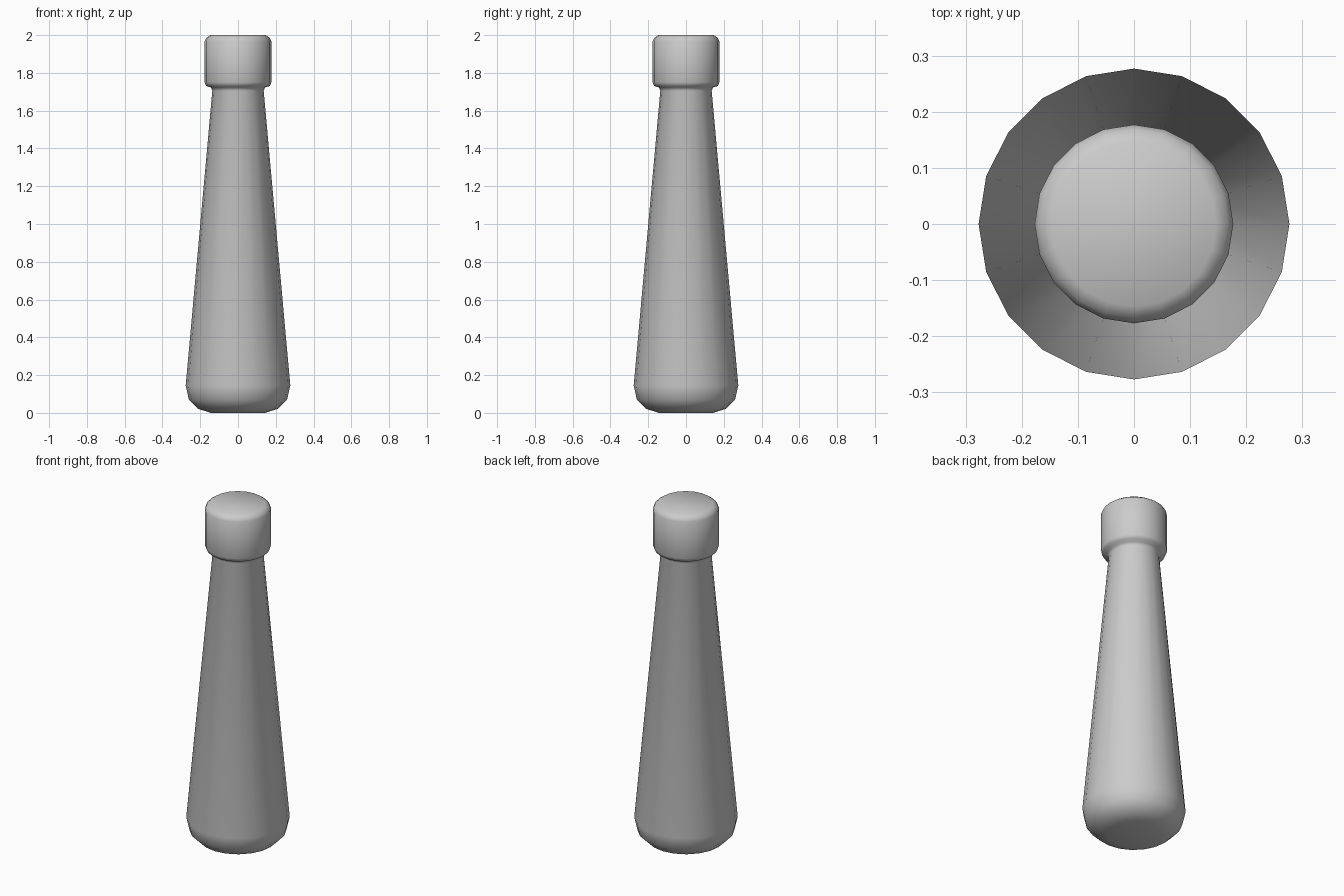
import bpy
import bmesh
from math import cos, sin, tau

SIDES = 20

cube = bpy.data.objects.get("Cube")
if cube:
    bpy.data.objects.remove(cube, do_unlink=True)

grey = bpy.data.materials.new("light_grey")
grey.use_nodes = True
color = (0.6, 0.6, 0.6, 1)
grey.diffuse_color = color
grey.node_tree.nodes["Principled BSDF"].inputs["Base Color"].default_value = color


def turned(name, profile):
    """Revolve (radius, height) points into a closed, smooth solid."""
    bm = bmesh.new()
    rings = [[bm.verts.new((r * cos(tau * i / SIDES), r * sin(tau * i / SIDES), z))
              for i in range(SIDES)] for r, z in profile]
    for low, high in zip(rings, rings[1:]):
        for i in range(SIDES):
            j = (i + 1) % SIDES
            bm.faces.new((low[i], low[j], high[j], high[i]))
    bm.faces.new(rings[0][::-1])
    bm.faces.new(rings[-1])
    for face in bm.faces:
        face.smooth = True
    mesh = bpy.data.meshes.new(name)
    bm.to_mesh(mesh)
    bm.free()
    mesh.materials.append(grey)
    obj = bpy.data.objects.new(name, mesh)
    bpy.context.collection.objects.link(obj)
    return obj


# One continuous turned body: rounded foot, tapering shaft, collar and bevelled cap
turned("tapered_handle", [
    (0.143, 0), (0.212, 0.022), (0.26, 0.07), (0.277, 0.145),
    (0.136, 1.705), (0.143, 1.723), (0.168, 1.73), (0.177, 1.75),
    (0.177, 1.968), (0.168, 1.985), (0.147, 2),
])
